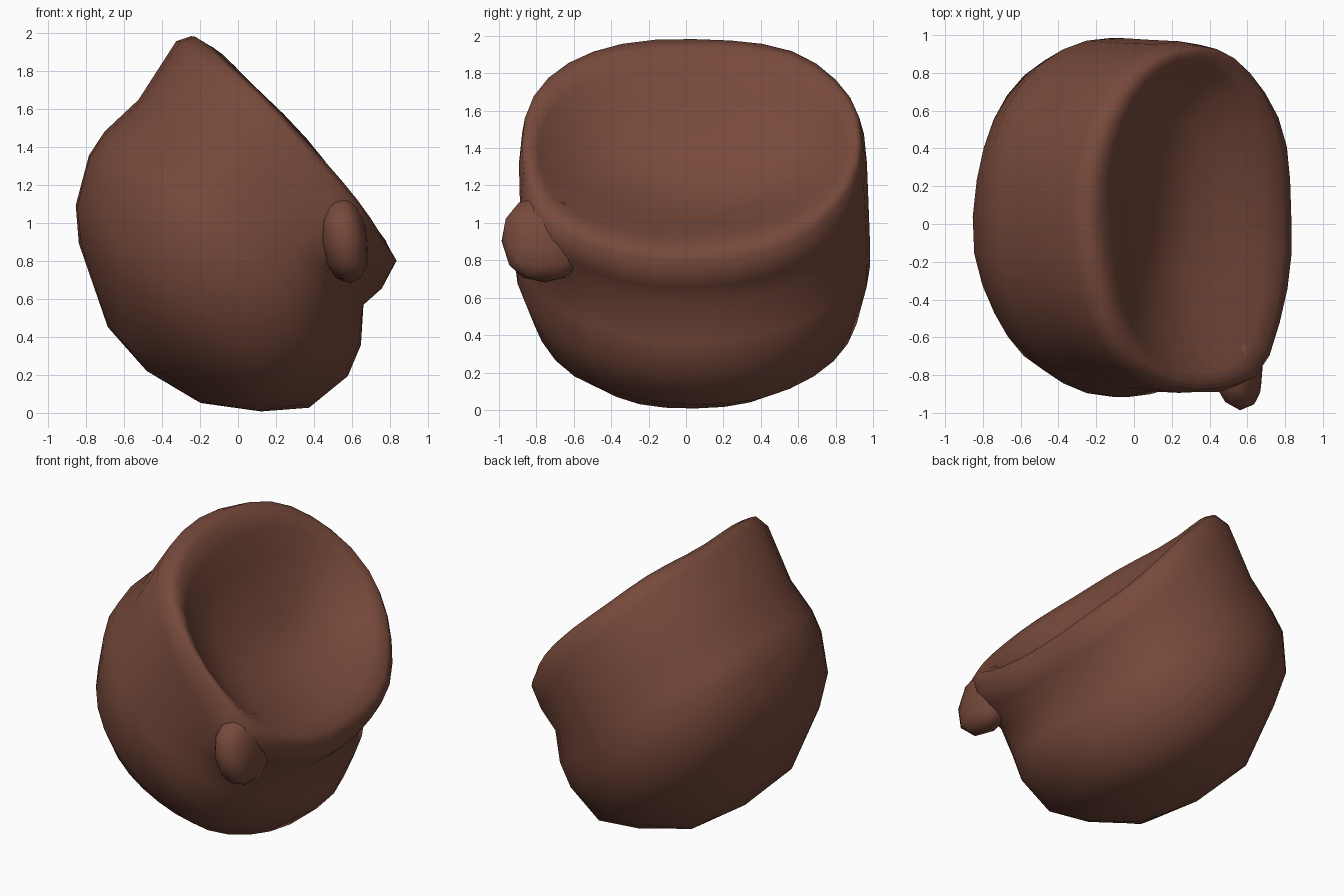
import bpy, bmesh, math
from mathutils import Vector

cube = bpy.data.objects.get("Cube")
if cube:
    bpy.data.objects.remove(cube)

brown = bpy.data.materials.new("earthy brown")
brown.use_nodes = True
colour = (0.185, 0.067, 0.044, 1)
brown.diffuse_color = colour
brown.node_tree.nodes["Principled BSDF"].inputs["Base Color"].default_value = colour

SIDES = 32
Y_MID = 0.04
KNOB = Vector((0.57, -0.76, 0.90))


def power(v, exponent):
    return math.copysign(abs(v) ** exponent, v)


def wobble(p, amount):
    """Gentle uneven lumps, kept above the ground."""
    x, y, z = p
    lump = Vector((math.sin(7 * y + 5 * z), math.sin(6 * z + 8 * x), math.sin(9 * x + 5 * y)))
    q = p + lump * amount
    q.z = max(q.z, 0)
    return q


def finish(bm, name):
    bmesh.ops.recalc_face_normals(bm, faces=bm.faces)
    mesh = bpy.data.meshes.new(name)
    bm.to_mesh(mesh)
    bm.free()
    mesh.materials.append(brown)
    obj = bpy.data.objects.new(name, mesh)
    bpy.context.collection.objects.link(obj)
    for poly in mesh.polygons:
        poly.use_smooth = True


# Tilted bowl: each ring is (high x, high z, low x, low z, half width, side lift)
rings = [
    (0.10, 1.33, 0.32, 1.10, 0.30, 0.00),   # shallow hollow floor
    (0.02, 1.47, 0.45, 1.04, 0.52, 0.00),
    (-0.06, 1.66, 0.59, 0.98, 0.70, 0.01),  # inner wall
    (-0.11, 1.84, 0.71, 0.92, 0.82, 0.03),
    (-0.17, 1.95, 0.80, 0.86, 0.88, 0.05),  # rim
    (-0.24, 1.99, 0.84, 0.79, 0.91, 0.04),
    (-0.32, 1.96, 0.76, 0.65, 0.93, 0.02),
    (-0.53, 1.64, 0.66, 0.57, 0.93, 0.00),  # neck under the rim
    (-0.71, 1.48, 0.64, 0.36, 0.95, 0.00),
    (-0.79, 1.36, 0.57, 0.20, 0.95, 0.00),
    (-0.85, 1.10, 0.37, 0.03, 0.88, 0.00),
    (-0.83, 0.90, 0.12, 0.00, 0.71, 0.00),
    (-0.69, 0.45, -0.20, 0.06, 0.42, 0.00),
]
axis = Vector((0.77, 0, 0.63))
bm = bmesh.new()
loops = []
for hx, hz, lx, lz, half, lift in rings:
    high, low = Vector((hx, Y_MID, hz)), Vector((lx, Y_MID, lz))
    mid, arm = (high + low) / 2, (low - high) / 2
    loop = []
    for i in range(SIDES):
        a = math.tau * i / SIDES
        along, across = math.cos(a), math.sin(a)
        # The high end of the rim is broader than its pointed low end
        along = power(along, 0.85 if lift and along < 0 else 1)
        p = mid + arm * along + Vector((0, half * power(across, 0.92), 0))
        p += axis * lift * across ** 2
        # Draw the rim out towards the knob
        pull = math.exp(-((p - KNOB).length / 0.25) ** 2)
        p += Vector((0.04, -0.13, -0.03)) * pull
        loop.append(bm.verts.new(wobble(p, 0.008)))
    loops.append(loop)
for one, two in zip(loops, loops[1:]):
    for i in range(SIDES):
        j = (i + 1) % SIDES
        bm.faces.new((one[i], one[j], two[j], two[i]))
# Close the hollow floor and the underside
for loop, tip in ((loops[0], (0.19, Y_MID, 1.20)), (loops[-1], (-0.48, Y_MID, 0.22))):
    centre = bm.verts.new(tip)
    for i in range(SIDES):
        bm.faces.new((loop[i], loop[(i + 1) % SIDES], centre))
finish(bm, "hollow_shell")

# Blunt knob sunk into the front corner of the rim
bm = bmesh.new()
bmesh.ops.create_icosphere(bm, subdivisions=2, radius=1)
for v in bm.verts:
    x, y, z = (power(c, 0.85) for c in v.co)
    p = KNOB + Vector((0.12 * x - 0.03 * z, 0.22 * y, 0.23 * z))
    v.co = wobble(p, 0.012)
finish(bm, "rim_knob")
